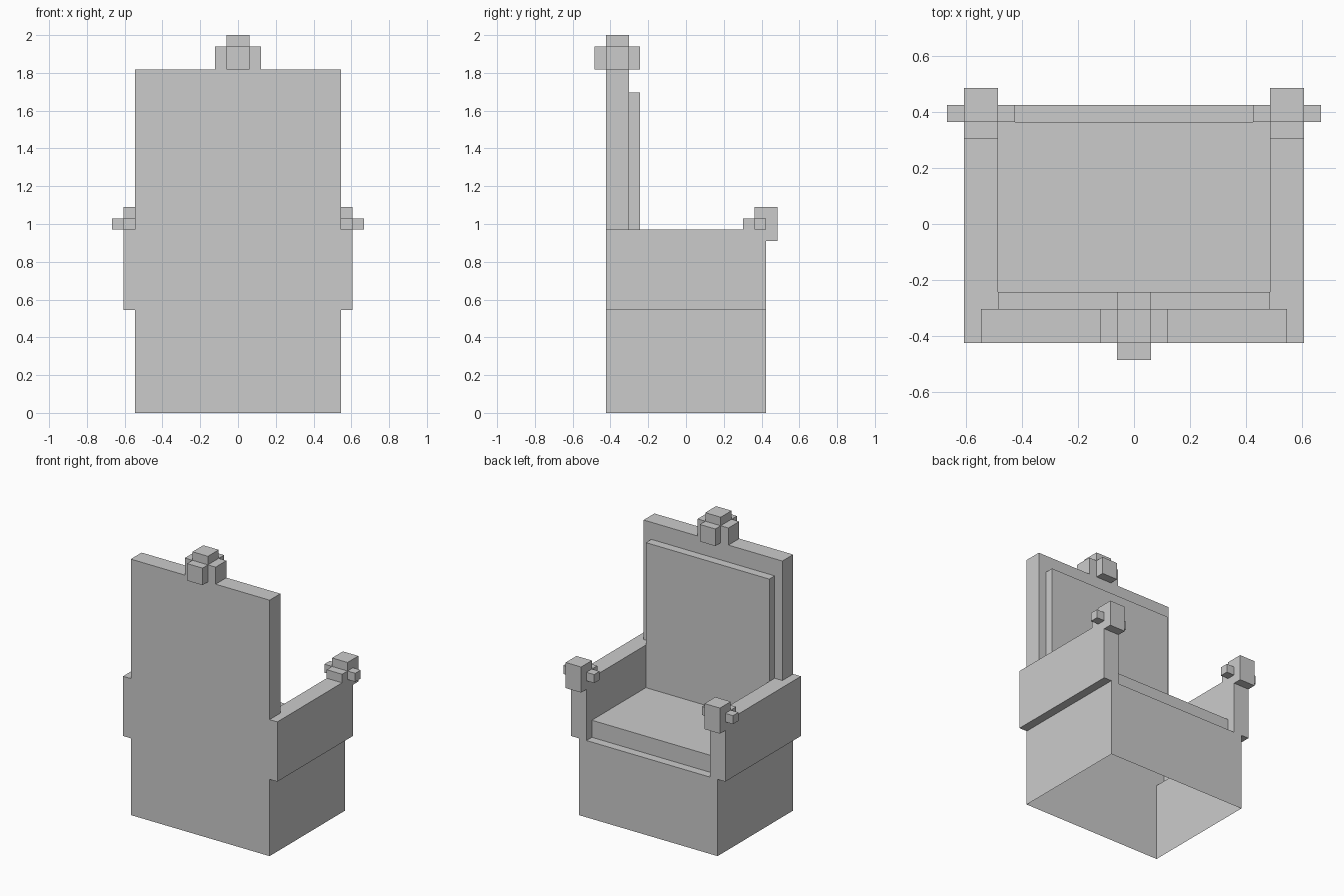
import bpy, bmesh

if "Cube" in bpy.data.objects:
    bpy.data.objects.remove(bpy.data.objects["Cube"])

U = 2 / 33  # the model sits on a grid of 33 units in height


def prism(name, axis, profile, lo, hi):
    """Extrude a 2D profile (grid units) along x or y from lo to hi."""
    def place(p, d):
        v = (d, p[0], p[1]) if axis == 'x' else (p[0], d, p[1])
        return [c * U for c in v]
    bm = bmesh.new()
    a = [bm.verts.new(place(p, lo)) for p in profile]
    b = [bm.verts.new(place(p, hi)) for p in profile]
    bm.faces.new(a)
    bm.faces.new(b[::-1])
    for i in range(len(a)):
        j = (i + 1) % len(a)
        bm.faces.new((a[i], b[i], b[j], a[j]))
    bmesh.ops.recalc_face_normals(bm, faces=bm.faces)
    me = bpy.data.meshes.new(name)
    bm.to_mesh(me)
    bm.free()
    ob = bpy.data.objects.new(name, me)
    bpy.context.collection.objects.link(ob)
    return ob


def box(name, x0, x1, y0, y1, z0, z1):
    return prism(name, 'x', [(y0, z0), (y1, z0), (y1, z1), (y0, z1)],
                 min(x0, x1), max(x0, x1))


def union(ob, parts):
    """Fuse parts into ob so that only the outer skin remains."""
    bpy.context.view_layer.objects.active = ob
    for part in parts:
        mod = ob.modifiers.new("union", 'BOOLEAN')
        mod.operation, mod.solver, mod.object = 'UNION', 'EXACT', part
        bpy.ops.object.modifier_apply(modifier=mod.name)
        bpy.data.objects.remove(part)
    return ob


# Base and armrests share one front outline; back, cushions are fused to it
frame = prism("throne_frame", 'y',
              [(-9, 0), (9, 0), (9, 9), (10, 9), (10, 16), (8, 16), (8, 9),
               (-8, 9), (-8, 16), (-10, 16), (-10, 9), (-9, 9)], -7, 7)
union(frame, [
    box("backrest", -9, 9, -7, -5, 8, 30),
    box("seat_cushion", -8.5, 8.5, -6, 6, 8, 11),
    box("back_cushion", -8, 8, -6, -4, 10, 28),
])

# The underside is open and the body is hollow
bm = bmesh.new()
bm.from_mesh(frame.data)
bottom = [f for f in bm.faces if all(v.co.z < 0.001 for v in f.verts)]
bmesh.ops.delete(bm, geom=bottom, context='FACES')
bmesh.ops.dissolve_limit(bm, angle_limit=0.01, verts=bm.verts, edges=bm.edges)
bm.to_mesh(frame.data)
bm.free()

# Armrest knobs: head overhanging the front, rear stub, and two side studs
for side, s in (("left", -1), ("right", 1)):
    lo, hi = sorted((8 * s, 10 * s))
    prism(side + "_arm_knob", 'x',
          [(5, 16), (7, 16), (7, 15), (8, 15), (8, 18), (6, 18), (6, 17), (5, 17)],
          lo, hi)
    box(side + "_arm_outer_stud", 10 * s, 11 * s, 6, 7, 16, 17)
    box(side + "_arm_inner_stud", 7 * s, 8 * s, 6, 7, 16, 17)

# Crest on top of the back: tall core with a lower cross around it
crest = box("back_crest", -1, 1, -7, -5, 30, 33)
union(crest, [
    box("crest_sides", -2, 2, -7, -5, 30, 32),
    box("crest_front_back", -1, 1, -8, -4, 30, 32),
])
